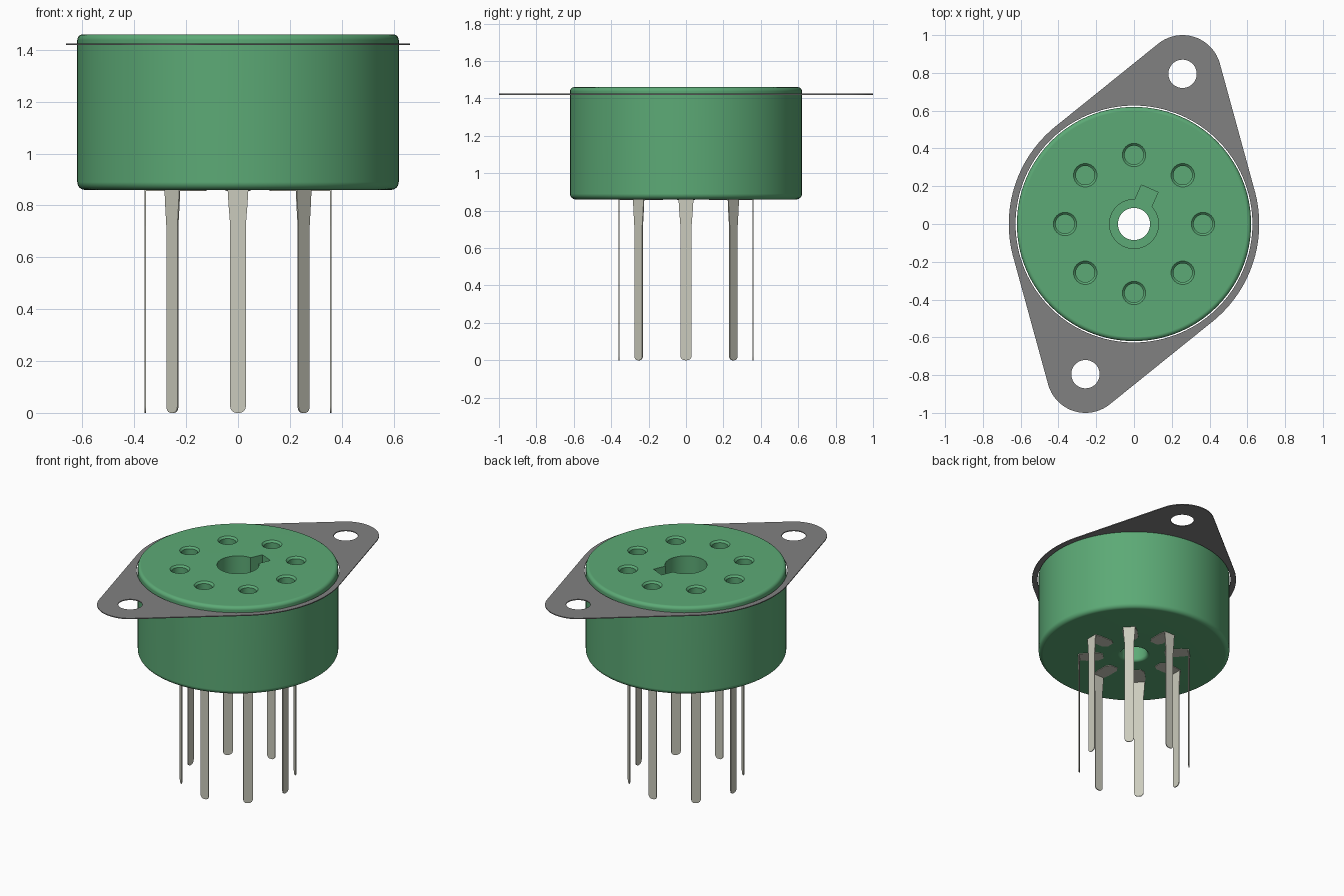
import bpy, bmesh
from math import sin, cos, pi, radians
from mathutils import Matrix, Vector
from mathutils.geometry import convex_hull_2d

cube = bpy.data.objects.get("Cube")
if cube:
    bpy.data.objects.remove(cube, do_unlink=True)


def material(name, rgb):
    m = bpy.data.materials.new(name)
    m.use_nodes = True
    m.diffuse_color = (*rgb, 1)
    bsdf = m.node_tree.nodes["Principled BSDF"]
    bsdf.inputs["Base Color"].default_value = (*rgb, 1)
    bsdf.inputs["Roughness"].default_value = 0.6
    return m


GREEN = material("green_plastic", (0.107, 0.40, 0.18))
GREY = material("grey_plate_metal", (0.22, 0.22, 0.22))
TIN = material("tinned_metal", (0.60, 0.60, 0.51))


def activate(ob):
    bpy.ops.object.select_all(action='DESELECT')
    ob.select_set(True)
    bpy.context.view_layer.objects.active = ob


def finish(name, bm, mat=None):
    bmesh.ops.recalc_face_normals(bm, faces=bm.faces)
    me = bpy.data.meshes.new(name)
    bm.to_mesh(me)
    bm.free()
    ob = bpy.data.objects.new(name, me)
    bpy.context.collection.objects.link(ob)
    if mat:
        me.materials.append(mat)
    return ob


def circle(r, cx=0, cy=0, n=64):
    return [(cx + r * cos(2 * pi * i / n), cy + r * sin(2 * pi * i / n)) for i in range(n)]


def arc(cx, cz, r, start, end, n=6):
    angles = [radians(start + (end - start) * i / n) for i in range(n + 1)]
    return [(cx + r * cos(a), cz + r * sin(a)) for a in angles]


def lathe(bm, profile, steps):
    """Revolve a closed (radius, height) loop about z."""
    verts = [bm.verts.new((r, 0, z)) for r, z in profile]
    edges = [bm.edges.new((v, verts[i - 1])) for i, v in enumerate(verts)]
    bmesh.ops.spin(bm, geom=verts + edges, cent=(0, 0, 0), axis=(0, 0, 1),
                   angle=2 * pi, steps=steps, use_merge=True)
    bmesh.ops.remove_doubles(bm, verts=bm.verts, dist=1e-5)


def slab(bm, points, thickness):
    """Extrude a polygon of 3D points along a thickness vector."""
    face = bm.faces.new([bm.verts.new(p) for p in points])
    new = bmesh.ops.extrude_face_region(bm, geom=[face], use_keep_orig=True)
    moved = [g for g in new["geom"] if isinstance(g, bmesh.types.BMVert)]
    bmesh.ops.translate(bm, verts=moved, vec=thickness)


def cut(ob, cutter):
    mod = ob.modifiers.new("cut", 'BOOLEAN')
    mod.operation = 'DIFFERENCE'
    mod.solver = 'EXACT'
    mod.object = cutter
    activate(ob)
    bpy.ops.object.modifier_apply(modifier=mod.name)
    bpy.data.objects.remove(cutter, do_unlink=True)


BOTTOM, TOP, RADIUS, FLOOR = 0.86, 1.46, 0.62, 1.0
PIN_R = 0.358

# Round body with stepped centre bore and filleted rims
profile = arc(0.105, BOTTOM + 0.02, 0.02, 180, 270, 4)
profile += arc(RADIUS - 0.03, BOTTOM + 0.03, 0.03, 270, 360)
profile += arc(RADIUS - 0.022, TOP - 0.022, 0.022, 0, 90)
profile += [(0.13, TOP), (0.13, FLOOR), (0.085, FLOOR)]
bm = bmesh.new()
lathe(bm, profile, 128)
body = finish("socket_body", bm, GREEN)

# Contact holes with a small lead-in chamfer
for i in range(8):
    bm = bmesh.new()
    rings = []
    for r, z in [(0.05, 1.1), (0.05, TOP - 0.012), (0.062, TOP), (0.062, TOP + 0.1)]:
        rings.append([bm.verts.new((x, y, z)) for x, y in circle(r, n=32)])
    for a, b in zip(rings, rings[1:]):
        for k in range(32):
            bm.faces.new((a[k - 1], a[k], b[k], b[k - 1]))
    bm.faces.new(rings[0])
    bm.faces.new(rings[-1])
    a = i * pi / 4
    bm.transform(Matrix.Translation((0.365 * cos(a), 0.365 * sin(a), 0)))
    cut(body, finish("hole_cutter", bm))

# Key notch beside the centre bore
bm = bmesh.new()
slab(bm, [(0.105, -0.048, FLOOR + 0.001), (0.205, -0.048, FLOOR + 0.001),
          (0.205, 0.048, FLOOR + 0.001), (0.105, 0.048, FLOOR + 0.001)], Vector((0, 0, 0.6)))
bm.transform(Matrix.Rotation(radians(66), 4, 'Z'))
cut(body, finish("notch_cutter", bm))

activate(body)
bpy.ops.object.shade_smooth_by_angle(angle=radians(30))
weighted = body.modifiers.new("flat_top_normals", 'WEIGHTED_NORMAL')
weighted.keep_sharp = True

# Mounting plate: hull of a ring and two ears, with three holes
EAR = (0.257, 0.795)
points = circle(0.663, n=128)
for s in (1, -1):
    points += circle(0.205, s * EAR[0], s * EAR[1])
vectors = [Vector(p) for p in points]
outline = [points[i] for i in convex_hull_2d(vectors)]
curve = bpy.data.curves.new("mounting_plate", 'CURVE')
curve.dimensions = '2D'
curve.fill_mode = 'BOTH'
curve.extrude = 0.003
loops = [outline, circle(0.627, n=128)]
loops += [circle(0.075, s * EAR[0], s * EAR[1], 48) for s in (1, -1)]
for loop in loops:
    spline = curve.splines.new('POLY')
    spline.points.add(len(loop) - 1)
    for p, (x, y) in zip(spline.points, loop):
        p.co = (x, y, 0, 1)
    spline.use_cyclic_u = True
curve.materials.append(GREY)
plate = bpy.data.objects.new("mounting_plate", curve)
bpy.context.collection.objects.link(plate)
plate.location.z = 1.422
activate(plate)
bpy.ops.object.convert(target='MESH')
bpy.ops.object.shade_smooth_by_angle(angle=radians(30))

# Eight bent contact pins: tapered blade plus a foot folded inward
half = [(0.04, BOTTOM + 0.002), (0.037, 0.81), (0.03, 0.72)]
half += arc(0.006, 0.024, 0.024, 0, -90, 5)
blade = half + [(-u, z) for u, z in reversed(half)]
foot_half = [(0.0, 0.04), (0.05, 0.048), (0.13, 0.048), (0.16, 0.028)]
foot = foot_half + [(d, -w) for d, w in reversed(foot_half)]
for i in range(8):
    bm = bmesh.new()
    slab(bm, [(PIN_R - 0.003, u, z) for u, z in blade], Vector((0.006, 0, 0)))
    slab(bm, [(PIN_R + 0.003 - d, w, BOTTOM - 0.004) for d, w in foot], Vector((0, 0, 0.006)))
    bm.transform(Matrix.Rotation(i * pi / 4, 4, 'Z'))
    finish(f"contact_pin_{i + 1}", bm, TIN)
